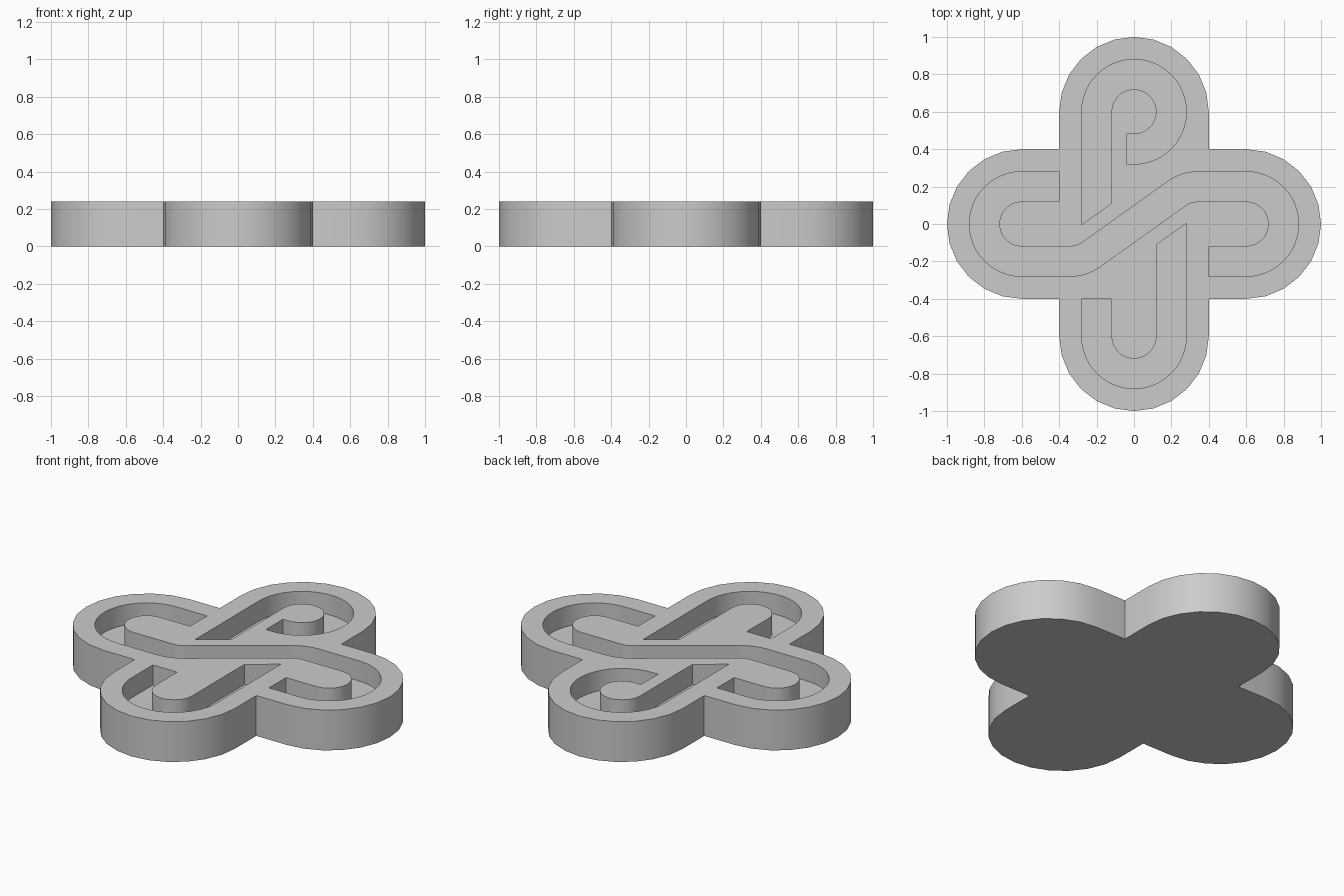
import bpy
import bmesh
from math import radians, cos, sin, atan2, tan, degrees

if "Cube" in bpy.data.objects:
    bpy.data.objects.remove(bpy.data.objects["Cube"], do_unlink=True)

HEIGHT, FLOOR = 0.24, 0.12      # slab thickness, channel floor level
HUB, LOBE = 0.6, 0.4            # lobe centre distance and radius
MID, HALF = 0.2, 0.08           # channel centreline radius and half width
INNER, OUTER = MID - HALF, MID + HALF

grey = bpy.data.materials.new("plain grey")
grey.use_nodes = True
grey.diffuse_color = (0.6, 0.6, 0.6, 1)
grey.node_tree.nodes["Principled BSDF"].inputs["Base Color"].default_value = (0.6, 0.6, 0.6, 1)


def arc(cx, cy, r, start, end, steps=24):
    angles = [radians(start + (end - start) * i / steps) for i in range(steps + 1)]
    return [(cx + r * cos(a), cy + r * sin(a)) for a in angles]


def turn(points, quarter):
    for _ in range(quarter):
        points = [(-y, x) for x, y in points]
    return points


def prism(name, outline, bottom, top):
    bm = bmesh.new()
    face = bm.faces.new([bm.verts.new((x, y, bottom)) for x, y in outline])
    new = bmesh.ops.extrude_face_region(bm, geom=[face])["geom"]
    bmesh.ops.translate(bm, vec=(0, 0, top - bottom),
                        verts=[v for v in new if isinstance(v, bmesh.types.BMVert)])
    bmesh.ops.recalc_face_normals(bm, faces=bm.faces)
    mesh = bpy.data.meshes.new(name)
    bm.to_mesh(mesh)
    bm.free()
    mesh.materials.append(grey)
    obj = bpy.data.objects.new(name, mesh)
    bpy.context.collection.objects.link(obj)
    return obj


# Four-lobed slab
lobe = arc(HUB, 0, LOBE, -90, 90, 12) + [(LOBE, LOBE)]
slab = prism("four_lobed_slab", [p for q in range(4) for p in turn(lobe, q)], 0, HEIGHT)

# Winding channel through the left and right arms, half of it turned round
bend_x = 0.28
slope = MID / bend_x
tilt = degrees(atan2(MID, bend_x))
bend = bend_x + MID * tan(radians(tilt / 2))
half_s = ([(-LOBE, INNER)] + arc(-HUB, 0, INNER, 90, 270)
          + arc(-bend, 0, INNER, 270, 270 + tilt, 6)
          + arc(bend, 0, OUTER, 90 + tilt, 90, 6)
          + arc(HUB, 0, OUTER, 90, -90) + [(LOBE, -OUTER)])
winding = half_s + turn(half_s, 2)

# Channel foot, cut parallel to the diagonal of the winding channel
gap = 2 * HALF / cos(radians(tilt))
foot = [(-x, gap - slope * x) for x in (OUTER, INNER)]

# Hooked channel in the back arm
hook_end = -0.04
hook = (foot + arc(0, HUB, INNER, 180, -90, 36) + [(hook_end, HUB - INNER)]
        + [(hook_end, HUB - OUTER)] + arc(0, HUB, OUTER, -90, 180, 36))

# U-shaped channel in the front arm
u_channel = (turn(foot, 2) + arc(0, -HUB, INNER, 0, -180)
             + [(-INNER, -LOBE), (-OUTER, -LOBE)] + arc(0, -HUB, OUTER, -180, 0))

# Sink the channels into the slab
cutters = []
for name, outline in (("winding_channel", winding), ("hooked_channel", hook),
                      ("u_channel", u_channel)):
    cutter = prism(name + "_cutter", outline, FLOOR, HEIGHT + 0.1)
    cutter.hide_render = True
    cutters.append(cutter)
    cut = slab.modifiers.new(name, "BOOLEAN")
    cut.operation = "DIFFERENCE"
    cut.solver = "EXACT"
    cut.object = cutter

bpy.context.view_layer.update()
carved = bpy.data.meshes.new_from_object(slab.evaluated_get(bpy.context.evaluated_depsgraph_get()))
slab.modifiers.clear()
slab.data = carved
for cutter in cutters:
    bpy.data.objects.remove(cutter, do_unlink=True)

# Smooth round walls with sharp rims
bpy.ops.object.select_all(action="DESELECT")
slab.select_set(True)
bpy.context.view_layer.objects.active = slab
bpy.ops.object.shade_smooth_by_angle(angle=radians(30))
